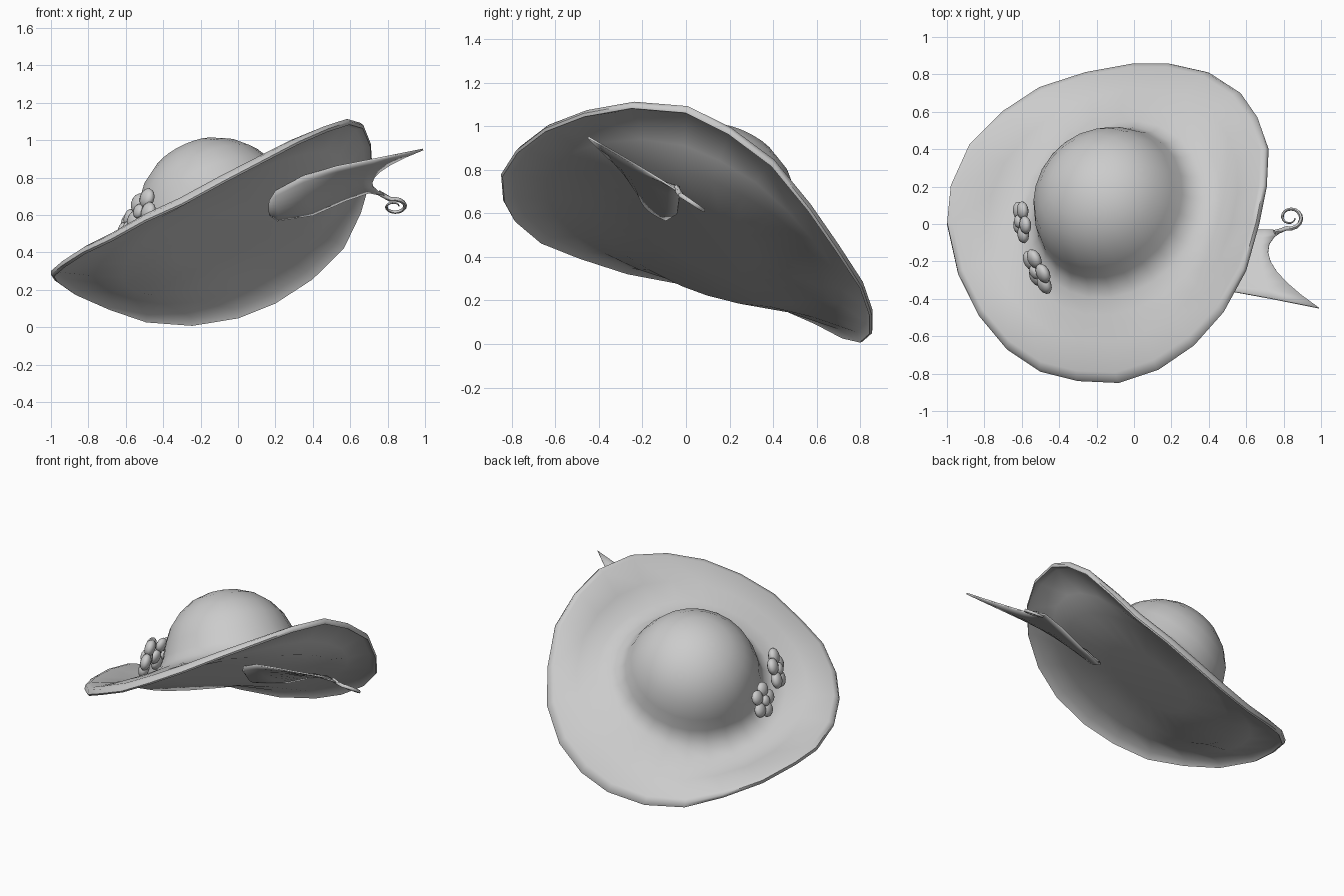
import bpy, bmesh, math
from mathutils import Vector

default_cube = bpy.data.objects.get("Cube")
if default_cube:
    bpy.data.objects.remove(default_cube, do_unlink=True)

felt = bpy.data.materials.new("grey_felt")
felt.use_nodes = True
felt.diffuse_color = (0.6, 0.6, 0.6, 1)
felt.node_tree.nodes["Principled BSDF"].inputs["Base Color"].default_value = (0.6, 0.6, 0.6, 1)


def finish(name, bm, sharp_angle=60):
    """Turn a bmesh into a smooth shaded object."""
    bmesh.ops.recalc_face_normals(bm, faces=bm.faces[:])
    mesh = bpy.data.meshes.new(name)
    bm.to_mesh(mesh)
    bm.free()
    mesh.materials.append(felt)
    obj = bpy.data.objects.new(name, mesh)
    bpy.context.collection.objects.link(obj)
    bpy.ops.object.select_all(action="DESELECT")
    obj.select_set(True)
    bpy.context.view_layer.objects.active = obj
    bpy.ops.object.shade_smooth_by_angle(angle=math.radians(sharp_angle))
    return obj


def loft(bm, rings, closed=True):
    """Bridge neighbouring rows of points with quads."""
    rows = [[bm.verts.new(p) for p in ring] for ring in rings]
    for a, b in zip(rows, rows[1:]):
        for i in range(len(a) if closed else len(a) - 1):
            j = (i + 1) % len(a)
            bm.faces.new((a[i], a[j], b[j], b[i]))
    return rows


def close_end(bm, row, tip):
    """Fan one ring to a single point."""
    centre = bm.verts.new(tip)
    for i, v in enumerate(row):
        bm.faces.new((v, row[(i + 1) % len(row)], centre))


# Tilted hat frame
axis = Vector((-0.42, 0.37, 0.84)).normalized()
base = Vector((-0.07, 0.056, 0.5))

# Wavy brim edge, counterclockwise from the left side
edge = [Vector(p) for p in (
    (.67, 0, 1.08), (.71, .2, .98), (.72, .4, .83), (.66, .57, .62),
    (.57, .7, .43), (.4, .81, .26), (.2, .855, .13), (0, .855, .05),
    (-.25, .81, .01), (-.5, .73, .03), (-.7, .6, .1), (-.88, .42, .18),
    (-.98, .2, .25), (-1, 0, .28), (-.94, -.27, .33), (-.83, -.49, .4),
    (-.68, -.67, .47), (-.5, -.79, .57), (-.3, -.84, .66), (-.08, -.85, .78),
    (.13, -.78, .89), (.32, -.65, .99), (.48, -.47, 1.06), (.6, -.25, 1.1))]


def flat_direction(p):
    d = p - base
    return (d - axis * d.dot(axis)).normalized()


def hat_ring(radius, height):
    return [base + flat_direction(p) * radius + axis * height for p in edge]


def brim_ring(t, lift):
    """Ring between the crown's flare (0) and the brim edge (1)."""
    return [a.lerp(b, t) + axis * lift for a, b in zip(flare, edge)]


# Crown and upper brim
crown = ((.1, .52), (.2, .485), (.29, .42), (.36, .335), (.405, .235),
         (.43, .15), (.46, .095), (.51, .06), (.6, .035))
rings = [hat_ring(r, h) for r, h in crown]
flare = rings[-1]
rings += [brim_ring(.4, .015), brim_ring(.88, .035), brim_ring(.97, .025), brim_ring(1, 0)]
# Turned-down rim, thin underside and closed head opening
rings += [brim_ring(.97, -.012), brim_ring(.86, .015), brim_ring(.4, -.015),
          brim_ring(0, -.03), hat_ring(.3, -.005)]
bm = bmesh.new()
rows = loft(bm, rings)
close_end(bm, rows[0], base + axis * 0.535)
close_end(bm, rows[-1], base - axis * 0.005)
finish("hat_crown_and_brim", bm)

# Cupped feather with a forked end: upper edge, spine, lower edge
feather_rows = (
    ((.17, -.19, .68), (.165, -.15, .64), (.17, -.12, .6)),
    ((.2, -.22, .73), (.215, -.19, .635), (.21, -.09, .57)),
    ((.35, -.3, .81), (.37, -.2, .69), (.4, -.04, .6)),
    ((.53, -.36, .86), (.55, -.22, .76), (.57, -.03, .675)),
    ((.74, -.4, .9), (.67, -.21, .79), (.7, -.03, .72)),
    ((.99, -.45, .95), (.73, -.2, .805), (.8, -.035, .7)))
bm = bmesh.new()
grid = []
for upper, spine, lower in feather_rows:
    a, m, b = Vector(upper), Vector(spine), Vector(lower)
    control = m * 2 - (a + b) / 2
    steps = [k / 8 for k in range(9)]
    grid.append([a * (1 - t) ** 2 + control * 2 * t * (1 - t) + b * t * t for t in steps])
loft(bm, grid, closed=False)
feather = finish("feather", bm)
thick = feather.modifiers.new("thickness", "SOLIDIFY")
thick.thickness = 0.01
thick.offset = 0

# Spiral tendril at the feather's lower fork
path = [Vector((.75, -.045, .72)), Vector((.785, -.035, .7))]
for k in range(20):
    angle = math.radians(108 - k * 24)
    r = 0.068 - 0.0022 * k
    s = math.sin(angle) * r
    path.append(Vector((.835 + math.cos(angle) * r, .035 - s * 0.9, .645 + s * 0.6)))
bm = bmesh.new()
tube = []
for i, p in enumerate(path):
    along = (path[min(i + 1, len(path) - 1)] - path[max(i - 1, 0)]).normalized()
    side = along.cross(Vector((0, 0.6, 0.9))).normalized()
    up = along.cross(side)
    w = 0.011 * (1 - i / len(path)) + 0.003
    tube.append([p + (side * math.cos(a) + up * math.sin(a)) * w
                 for a in (math.tau * k / 6 for k in range(6))])
rows = loft(bm, tube)
close_end(bm, rows[0], path[0])
close_end(bm, rows[-1], path[-1])
finish("feather_curl", bm)


# Two five-petal flowers on the crown's side
def flower(name, centre, facing, spread):
    centre = Vector(centre)
    turn = Vector(facing).to_track_quat("Z", "Y")
    bm = bmesh.new()
    spots = [(0, 0, 0.02)]
    spots += [(math.cos(math.tau * k / 5) * spread, math.sin(math.tau * k / 5) * spread, 0)
              for k in range(5)]
    for i, spot in enumerate(spots):
        size = spread * (0.7 if i else 0.5)
        ball = bmesh.ops.create_uvsphere(bm, u_segments=12, v_segments=8, radius=size)
        for v in ball["verts"]:
            v.co.z *= 0.6
            v.co = centre + turn @ (v.co + Vector(spot))
    finish(name, bm)


flower("back_flower", (-.6, .015, .52), (-.95, -.1, .25), .07)
flower("front_flower", (-.515, -.25, .615), (-.85, -.42, .25), .08)
